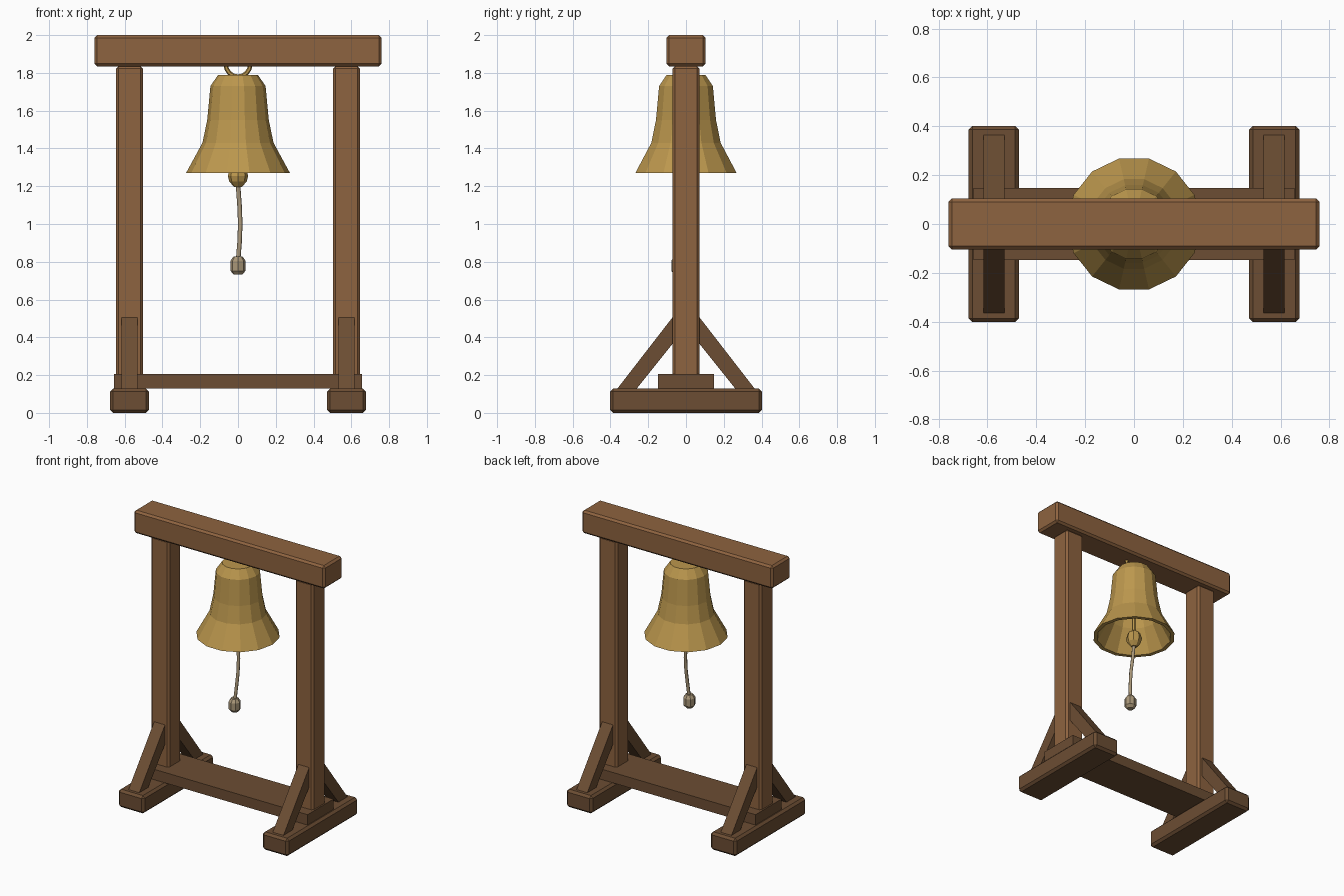
import bpy, bmesh, math
from mathutils import Vector

if "Cube" in bpy.data.objects:
    bpy.data.objects.remove(bpy.data.objects["Cube"])


def material(name, rgb):
    m = bpy.data.materials.new(name)
    m.diffuse_color = (*rgb, 1)
    m.use_nodes = True
    m.node_tree.nodes["Principled BSDF"].inputs["Base Color"].default_value = m.diffuse_color
    return m


WOOD = material("wood", (0.27, 0.125, 0.05))
DARK = material("dark_wood", (0.15, 0.075, 0.033))
BRASS = material("brass", (0.50, 0.31, 0.075))
ROPE = material("rope", (0.40, 0.31, 0.19))


def make(name, bm, mat):
    bmesh.ops.recalc_face_normals(bm, faces=bm.faces)
    me = bpy.data.meshes.new(name)
    bm.to_mesh(me)
    bm.free()
    me.materials.append(mat)
    ob = bpy.data.objects.new(name, me)
    bpy.context.collection.objects.link(ob)
    return ob


def box(name, lo, hi, mat, bevel=0.0):
    bm = bmesh.new()
    bmesh.ops.create_cube(bm, size=1)
    lo, hi = Vector(lo), Vector(hi)
    for v in bm.verts:
        v.co = (lo + hi) / 2 + v.co * (hi - lo)
    if bevel:
        bmesh.ops.bevel(bm, geom=bm.edges[:], offset=bevel, segments=1, affect='EDGES')
    return make(name, bm, mat)


def lathe(name, profile, sides, mat, centre=(0, 0)):
    """Revolve (radius, z) points; the ends are closed with flat caps."""
    bm = bmesh.new()
    rings = [[bm.verts.new((centre[0] + r * math.cos(math.tau * i / sides),
                            centre[1] + r * math.sin(math.tau * i / sides), z))
              for i in range(sides)] for r, z in profile]
    for a, b in zip(rings, rings[1:]):
        for i in range(sides):
            j = (i + 1) % sides
            bm.faces.new((a[i], a[j], b[j], b[i]))
    bm.faces.new(rings[0])
    bm.faces.new(rings[-1])
    return make(name, bm, mat)


def brace(name, x, side):
    """Slanted plank between foot and post."""
    bm = bmesh.new()
    pts = [(0.37, 0.12), (0.268, 0.12), (0.06, 0.38), (0.06, 0.505), (0.072, 0.505)]
    f = bm.faces.new([bm.verts.new((x - 0.043, side * y, z)) for y, z in pts])
    ext = bmesh.ops.extrude_face_region(bm, geom=[f])
    for v in ext["geom"]:
        if isinstance(v, bmesh.types.BMVert):
            v.co.x += 0.086
    return make(name, bm, DARK)


# Frame
box("top_beam", (-0.76, -0.104, 1.835), (0.76, 0.104, 2.0), WOOD, 0.014)
box("lower_crossbar", (-0.657, -0.147, 0.13), (0.657, 0.147, 0.205), DARK)
for s, label in ((-1, "left"), (1, "right")):
    x = s * 0.574
    box(label + "_post", (x - 0.072, -0.072, 0.11), (x + 0.072, 0.072, 1.835), WOOD, 0.013)
    box(label + "_foot", (x - 0.103, -0.402, 0), (x + 0.103, 0.402, 0.128), DARK, 0.016)
    brace(label + "_front_brace", x, -1)
    brace(label + "_back_brace", x, 1)

# Bell: outer wall, lip, inner wall
lathe("bell", [(0.105, 1.79), (0.146, 1.73), (0.163, 1.55), (0.188, 1.43), (0.275, 1.27),
               (0.248, 1.27), (0.165, 1.43), (0.138, 1.55), (0.12, 1.71), (0.085, 1.755)], 14, BRASS)

# Hanging loop
bpy.ops.mesh.primitive_torus_add(major_radius=0.065, minor_radius=0.012, major_segments=16,
                                 minor_segments=6, location=(0, 0, 1.845),
                                 rotation=(math.pi / 2, 0, 0))
loop = bpy.context.object
loop.name = "hanging_loop"
loop.data.materials.append(BRASS)

# Clapper
lathe("clapper_rod", [(0.014, 1.25), (0.014, 1.765)], 6, BRASS)
lathe("clapper_ball", [(0.02, 1.195), (0.046, 1.225), (0.054, 1.255), (0.042, 1.295),
                       (0.016, 1.315)], 8, BRASS)

# Rope and end knot
curve = bpy.data.curves.new("rope_path", 'CURVE')
curve.dimensions = '3D'
curve.bevel_depth = 0.012
curve.bevel_resolution = 1
curve.use_fill_caps = True
path = [(0, 0, 1.21), (0.008, -0.005, 1.1), (0.012, -0.018, 1.0), (0.008, -0.03, 0.9), (0, -0.038, 0.8)]
spline = curve.splines.new('POLY')
spline.points.add(len(path) - 1)
for p, co in zip(spline.points, path):
    p.co = (*co, 1)
curve.materials.append(ROPE)
rope = bpy.data.objects.new("pull_rope", curve)
bpy.context.collection.objects.link(rope)
lathe("rope_knot", [(0.022, 0.732), (0.04, 0.752), (0.04, 0.805), (0.024, 0.828)], 8, ROPE,
      centre=(0, -0.038))
